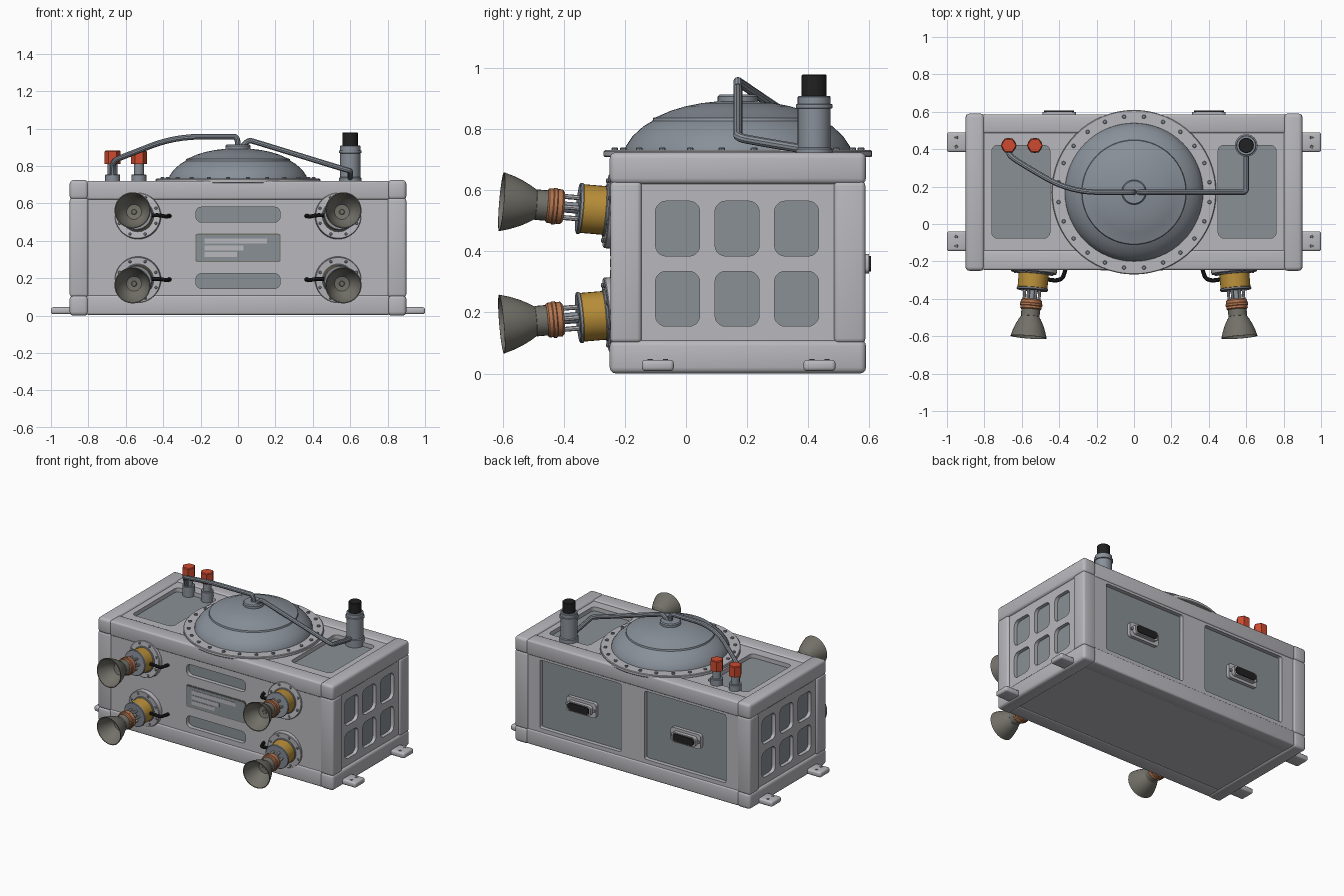
import bpy, bmesh, math
from mathutils import Matrix, Vector

cube = bpy.data.objects.get("Cube")
if cube:
    bpy.data.objects.remove(cube, do_unlink=True)


def material(name, r, g, b):
    m = bpy.data.materials.new(name)
    m.use_nodes = True
    m.diffuse_color = (r, g, b, 1)
    m.node_tree.nodes["Principled BSDF"].inputs["Base Color"].default_value = (r, g, b, 1)
    return m


LIGHT = material("light grey paint", .48, .48, .51)
PANEL = material("recess grey", .25, .28, .30)
STEEL = material("blue steel", .25, .28, .32)
BELL = material("warm dark grey", .17, .165, .14)
YELLOW = material("ochre yellow", .48, .27, .04)
COPPER = material("copper orange", .46, .18, .08)
RED = material("signal red", .62, .07, .03)
BLACK = material("black rubber", .015, .015, .015)


def finish(name, mesh, mats, matrix=None):
    mesh.materials.clear()
    for m in mats:
        mesh.materials.append(m)
    if matrix:
        mesh.transform(matrix)
    mesh.shade_smooth()
    mesh.set_sharp_from_angle(angle=math.radians(35))
    ob = bpy.data.objects.new(name, mesh)
    bpy.context.collection.objects.link(ob)
    return ob


def box(name, x, y, z, mat, bevel=0.0):
    bm = bmesh.new()
    size = [b - a for a, b in (x, y, z)]
    mid = [(a + b) / 2 for a, b in (x, y, z)]
    bmesh.ops.create_cube(bm, size=1, matrix=Matrix.Translation(mid) @ Matrix.Diagonal((*size, 1)))
    if bevel:
        bmesh.ops.bevel(bm, geom=bm.edges[:], offset=bevel, segments=3, profile=.5, affect='EDGES')
    me = bpy.data.meshes.new(name)
    bm.to_mesh(me)
    return finish(name, me, [mat])


def lathe(name, profile, mat, matrix, segs=32, inner=None, inner_mat=None):
    """Spin (radius, height) points; strips from index `inner` on use inner_mat."""
    bm = bmesh.new()
    rings = []
    for r, h in profile:
        turns = [math.tau * i / segs for i in range(segs)]
        rings.append([bm.verts.new((r * math.cos(a), r * math.sin(a), h)) for a in turns])
    for k in range(len(rings) - 1):
        for i in range(segs):
            j = (i + 1) % segs
            f = bm.faces.new((rings[k][i], rings[k][j], rings[k + 1][j], rings[k + 1][i]))
            f.material_index = int(inner is not None and k >= inner)
    bmesh.ops.remove_doubles(bm, verts=bm.verts[:], dist=1e-5)
    bmesh.ops.recalc_face_normals(bm, faces=bm.faces[:])
    me = bpy.data.meshes.new(name)
    bm.to_mesh(me)
    return finish(name, me, [mat] + ([inner_mat] if inner_mat else []), matrix)


def cylinder(name, r, a, b, mat, matrix, segs=24, chamfer=.003):
    c = chamfer
    return lathe(name, [(0, a), (r, a), (r, b - c), (r - c, b), (0, b)], mat, matrix, segs)


def curve_mesh(name, curve, mat, matrix=None):
    temp = bpy.data.objects.new(name + "_curve", curve)
    bpy.context.collection.objects.link(temp)
    deps = bpy.context.evaluated_depsgraph_get()
    me = bpy.data.meshes.new_from_object(temp.evaluated_get(deps))
    bpy.data.objects.remove(temp, do_unlink=True)
    return finish(name, me, [mat], matrix)


def plate(name, face, top, thick, rect, mat, radius=.001, holes=(), hole_radius=.03):
    """Rounded plate on a face of the case; top is the height of its outer surface."""
    cu = bpy.data.curves.new(name, 'CURVE')
    cu.dimensions, cu.fill_mode, cu.extrude = '2D', 'BOTH', thick / 2
    for (u0, u1, v0, v1), r in [(rect, radius)] + [(h, hole_radius) for h in holes]:
        pts = []
        corners = ((u1 - r, v1 - r), (u0 + r, v1 - r), (u0 + r, v0 + r), (u1 - r, v0 + r))
        for q, (cx, cy) in enumerate(corners):
            for s in range(6):
                a = math.pi / 2 * (q + s / 5)
                pts.append((cx + r * math.cos(a), cy + r * math.sin(a)))
        sp = cu.splines.new('POLY')
        sp.points.add(len(pts) - 1)
        for p, (u, v) in zip(sp.points, pts):
            p.co = (u, v, 0, 1)
        sp.use_cyclic_u = True
    u, v, n = (Vector(a) for a in face)
    m = Matrix((u, v, n)).transposed().to_4x4()
    m.translation = n * (top - thick / 2)
    return curve_mesh(name, cu, mat, m)


def hose(name, pts, r, mat):
    cu = bpy.data.curves.new(name, 'CURVE')
    cu.dimensions, cu.bevel_depth, cu.bevel_resolution = '3D', r, 3
    cu.use_fill_caps = True
    sp = cu.splines.new('NURBS')
    sp.points.add(len(pts) - 1)
    for p, co in zip(sp.points, pts):
        p.co = (*co, 1)
    sp.order_u, sp.use_endpoint_u, sp.resolution_u = 3, True, 6
    return curve_mesh(name, cu, mat)


def at(x, y, z=0):
    return Matrix.Translation((x, y, z))


X, Y, Z = Vector((1, 0, 0)), Vector((0, 1, 0)), Vector((0, 0, 1))
FRONT, BACK, TOP = (X, Z, -Y), (-X, Z, Y), (X, Y, Z)
SIDES = {"left": (Y, Z, X), "right": (-Y, Z, -X)}

# Case frame: beams and corner posts
for side, s in (("left", 1), ("right", -1)):
    xs = sorted((s * .8, s * .9))
    for level, z in (("bottom", (0, .11)), ("top", (.62, .725))):
        box(f"{level}_{side}_beam", xs, (-.25, .59), z, LIGHT, .02)
    for end, y in (("front", (-.248, -.145)), ("back", (.485, .588))):
        box(f"{end}_{side}_post", xs, y, (.1, .63), LIGHT, .015)
for end, y in (("front", (-.246, -.14)), ("back", (.485, .586))):
    for level, z in (("bottom", (.004, .11)), ("top", (.62, .721))):
        box(f"{level}_{end}_beam", (-.81, .81), y, z, LIGHT, .012)

# Core seen through the openings, and bottom plate
box("case_core", (-.862, .862), (-.212, .552), (.03, .684), PANEL)
box("bottom_plate", (-.81, .81), (-.2, .54), (.008, .04), LIGHT)

# Outer skins with rounded openings
slots = [(-.225, .225, .5, .58), (-.225, .225, .145, .225)]
plate("front_skin", FRONT, .24, .03, (-.82, .82, .09, .64), LIGHT, holes=slots)
plate("back_skin", BACK, .58, .03, (-.82, .82, .09, .64), LIGHT,
      holes=[(-.71, -.09, .135, .605), (.09, .71, .135, .605)], hole_radius=.012)
plate("top_skin", TOP, .712, .03, (-.82, .82, -.16, .5), LIGHT,
      holes=[(-.76, -.45, -.075, .42), (.45, .76, -.075, .42)])
for side, face in SIDES.items():
    m = face[0].y
    holes = []
    for y in (-.0275, .1675, .3625):
        for z in (.245, .475):
            holes.append((m * y - .0725, m * y + .0725, z - .09, z + .09))
    plate(f"{side}_skin", face, .886, .026, (min(-.16 * m, .5 * m), max(-.16 * m, .5 * m), .09, .64),
          LIGHT, holes=holes, hole_radius=.035)

# Front data plate with blank bars
plate("data_plate_rim", FRONT, .244, .01, (-.228, .228, .287, .438), BELL, .012)
plate("data_plate", FRONT, .247, .009, (-.222, .222, .293, .432), PANEL, .01)
for i, end in enumerate((.155, .03, -.005)):
    z = .385 - .036 * i
    plate(f"data_bar_{i + 1}", FRONT, .249, .004, (-.18, end, z, z + .027), LIGHT)

# Rear connectors
for side, x in (("left", -.4), ("right", .4)):
    plate(f"{side}_connector_base", BACK, .575, .025, (x - .115, x + .115, .31, .41), LIGHT, .02)
    plate(f"{side}_connector_shell", BACK, .6, .03, (x - .09, x + .09, .328, .392), LIGHT, .02)
    plate(f"{side}_connector_face", BACK, .606, .009, (x - .08, x + .08, .335, .385), BLACK, .018)
    for k in (-1, 1):
        lathe(f"{side}_connector_screw", [(.01, 0), (.01, .008), (0, .008)], STEEL,
              at(-x + k * .102, .575, .36) @ Matrix.Rotation(-math.pi / 2, 4, 'X'), 10)

# Mounting feet
for s in (-1, 1):
    for y in (-.0925, .4375):
        box("mounting_foot", sorted((s * .87, s)), (y - .0525, y + .0525), (.008, .045), LIGHT, .012)
        for k in (-.025, .025):
            cylinder("foot_hole", .009, .04, .047, BELL, at(s * .95, y + k), 10, .001)

# Dome, flange and bolts
centre = at(0, .17)
lathe("dome_flange", [(0, .709), (.436, .709), (.44, .713), (.44, .728), (.436, .732), (0, .732)],
      LIGHT, centre, 64)
lathe("dome", [(.37, .73), (.367, .745), (.345, .778), (.31, .81), (.28, .828), (.277, .838),
               (.268, .84), (.22, .861), (.17, .876), (.12, .886), (.066, .892), (.066, .908),
               (.06, .914), (0, .914)], STEEL, centre, 64)
for i in range(24):
    a = math.tau * (i + .5) / 24
    cylinder("flange_bolt", .011, .73, .741, STEEL, at(.407 * math.cos(a), .17 + .407 * math.sin(a)), 8)

# Pipes from the dome
hose("right_dome_pipe", [(0, .17, .9), (0, .17, .957), (-.04, .17, .957), (-.34, .17, .957),
                         (-.6, .32, .855), (-.665, .365, .83), (-.67, .39, .79), (-.67, .4, .73)],
     .015, STEEL)
hose("left_dome_pipe", [(.02, .17, .9), (.05, .17, .94), (.09, .17, .93), (.56, .17, .785),
                        (.6, .17, .775), (.6, .21, .765), (.6, .39, .735)], .015, STEEL)

# Red-capped valves
for x in (-.67, -.53):
    cylinder("valve_base", .04, .68, .755, STEEL, at(x, .42), 24)
    cylinder("valve_stem", .027, .75, .815, STEEL, at(x, .42), 24)
    cylinder("valve_cap", .043, .81, .883, RED, at(x, .42), 6, .005)

# Vent pipe with black cap
lathe("vent_pipe", [(.06, .68), (.06, .735), (.054, .74), (.054, .868), (.06, .87), (.06, .882),
                    (.054, .884), (.054, .906), (.05, .91), (0, .91)], STEEL, at(.6, .42))
cylinder("vent_cap", .041, .9, .98, BLACK, at(.6, .42), 16)

# Four thrusters, splayed outward
for sx in (-1, 1):
    for sz in (-1, 1):
        z = .3625 + sz * .17
        axis = Vector((sx * .08, -1, sz * .085))
        m = at(sx * .535, -.245, z) @ axis.to_track_quat('Z', 'Y').to_matrix().to_4x4()
        cylinder("thruster_flange", .123, -.015, .016, LIGHT, m, 40)
        for i in range(8):
            a = math.tau * (i + .5) / 8
            cylinder("thruster_bolt", .008, .01, .022, STEEL,
                     m @ at(.106 * math.cos(a), .106 * math.sin(a)), 8)
        cylinder("thruster_collar", .086, .01, .024, STEEL, m)
        cylinder("thruster_valve", .08, .02, .1, YELLOW, m, 32)
        cylinder("thruster_plate", .084, .099, .11, STEEL, m, 32)
        cylinder("thruster_feed", .018, .1, .17, STEEL, m, 16)
        for i in range(6):
            a = math.tau * i / 6
            cylinder("thruster_rod", .008, .1, .17, LIGHT,
                     m @ at(.04 * math.cos(a), .04 * math.sin(a)), 8)
        lathe("thruster_ring", [(0, .158), (.05, .158), (.057, .165), (.057, .18), (.06, .183),
                                (.06, .193), (.057, .196), (.057, .208), (.052, .213), (0, .213)],
              COPPER, m)
        cylinder("thruster_neck", .05, .21, .252, BELL, m)
        lathe("thruster_bell", [(0, .245), (.046, .245), (.06, .268), (.074, .295), (.087, .328),
                                (.097, .362), (.092, .362), (.081, .326), (.066, .294), (.04, .262),
                                (.016, .258), (0, .258)], BELL, m, 40, 5, BLACK)
        cylinder("thruster_throat", .015, .25, .262, BELL, m, 12)
        hose("thruster_cable", [(sx * .49, -.29, z), (sx * .43, -.305, z + .008),
                                (sx * .385, -.295, z - .004), (sx * .372, -.265, z),
                                (sx * .365, -.235, z)], .011, BLACK)
